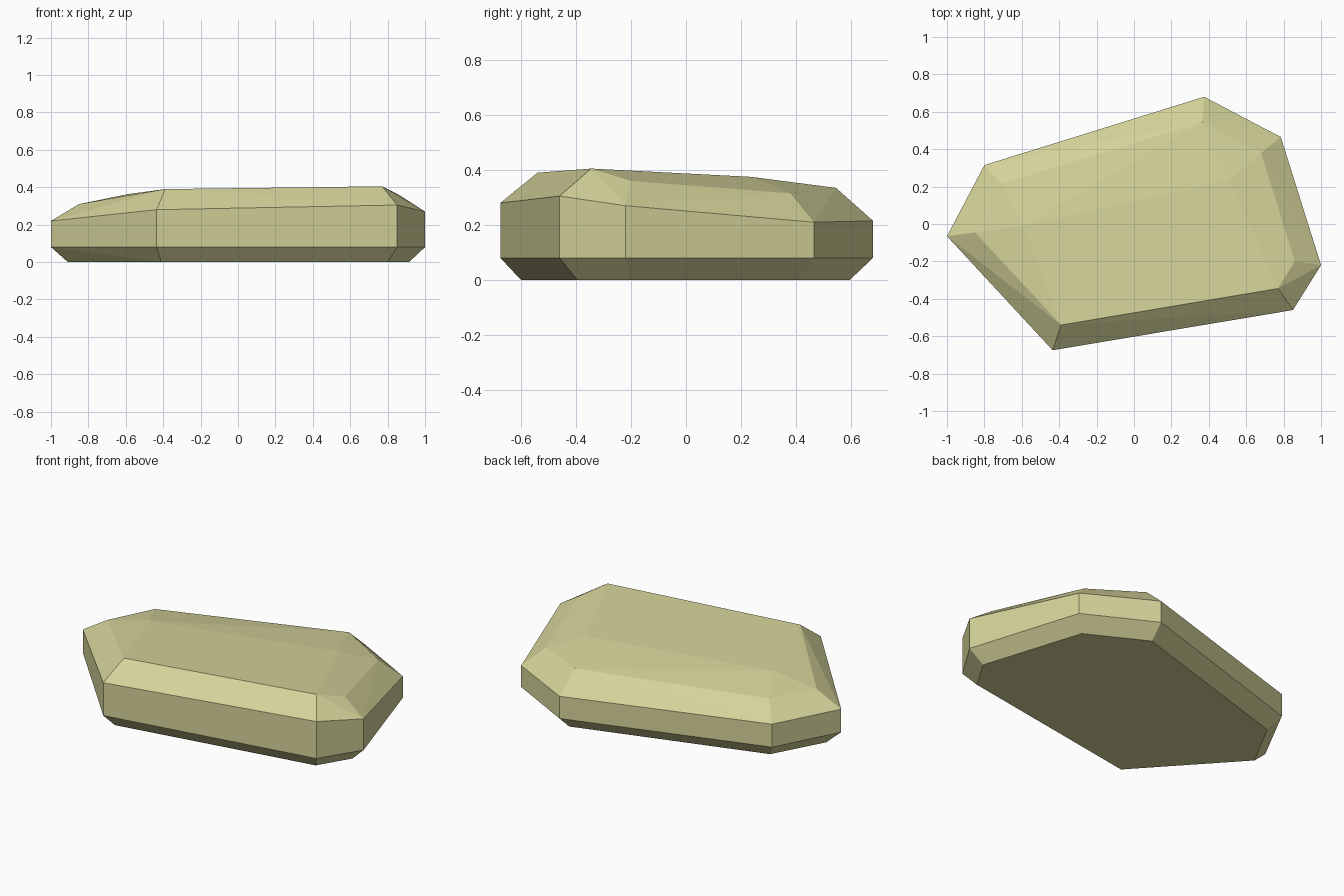
import bpy, bmesh, math

if "Cube" in bpy.data.objects:
    bpy.data.objects.remove(bpy.data.objects["Cube"])

# Each corner: (wall x, wall y, wall top z), (bottom x, y), (upper rim x, y, z)
corners = [
    ((-1.0, -0.065, 0.22), (-0.91, -0.05), (-0.85, -0.045, 0.31)),
    ((-0.80, 0.315, 0.22), (-0.745, 0.255), (-0.71, 0.215, 0.315)),
    ((0.375, 0.68, 0.215), (0.37, 0.595), (0.365, 0.545, 0.335)),
    ((0.785, 0.465, 0.21), (0.72, 0.41), (0.68, 0.38, 0.315)),
    ((1.0, -0.22, 0.27), (0.915, -0.205), (0.86, -0.20, 0.36)),
    ((0.85, -0.46, 0.305), (0.80, -0.395), (0.77, -0.345, 0.405)),
    ((-0.435, -0.675, 0.28), (-0.41, -0.60), (-0.39, -0.54, 0.39)),
]
crown = [(0.51, 0.235, 0.375), (-0.59, -0.01, 0.363)]

# Stone: convex shell over bottom, wall and rim rings plus the crown points
bm = bmesh.new()
for wall, base, rim in corners:
    for p in ((*base, 0), (wall[0], wall[1], 0.08), wall, rim):
        bm.verts.new(p)
for p in crown:
    bm.verts.new(p)
bmesh.ops.convex_hull(bm, input=bm.verts)
bmesh.ops.dissolve_limit(bm, angle_limit=math.radians(1.5), verts=bm.verts, edges=bm.edges)
bmesh.ops.recalc_face_normals(bm, faces=bm.faces)

mesh = bpy.data.meshes.new("flat_stone")
bm.to_mesh(mesh)
bm.free()
stone = bpy.data.objects.new("flat_stone", mesh)
bpy.context.collection.objects.link(stone)

# Pale sandy yellow
mat = bpy.data.materials.new("sandy_yellow")
mat.diffuse_color = (0.66, 0.65, 0.32, 1)
mat.use_nodes = True
mat.node_tree.nodes["Principled BSDF"].inputs["Base Color"].default_value = mat.diffuse_color
mesh.materials.append(mat)
